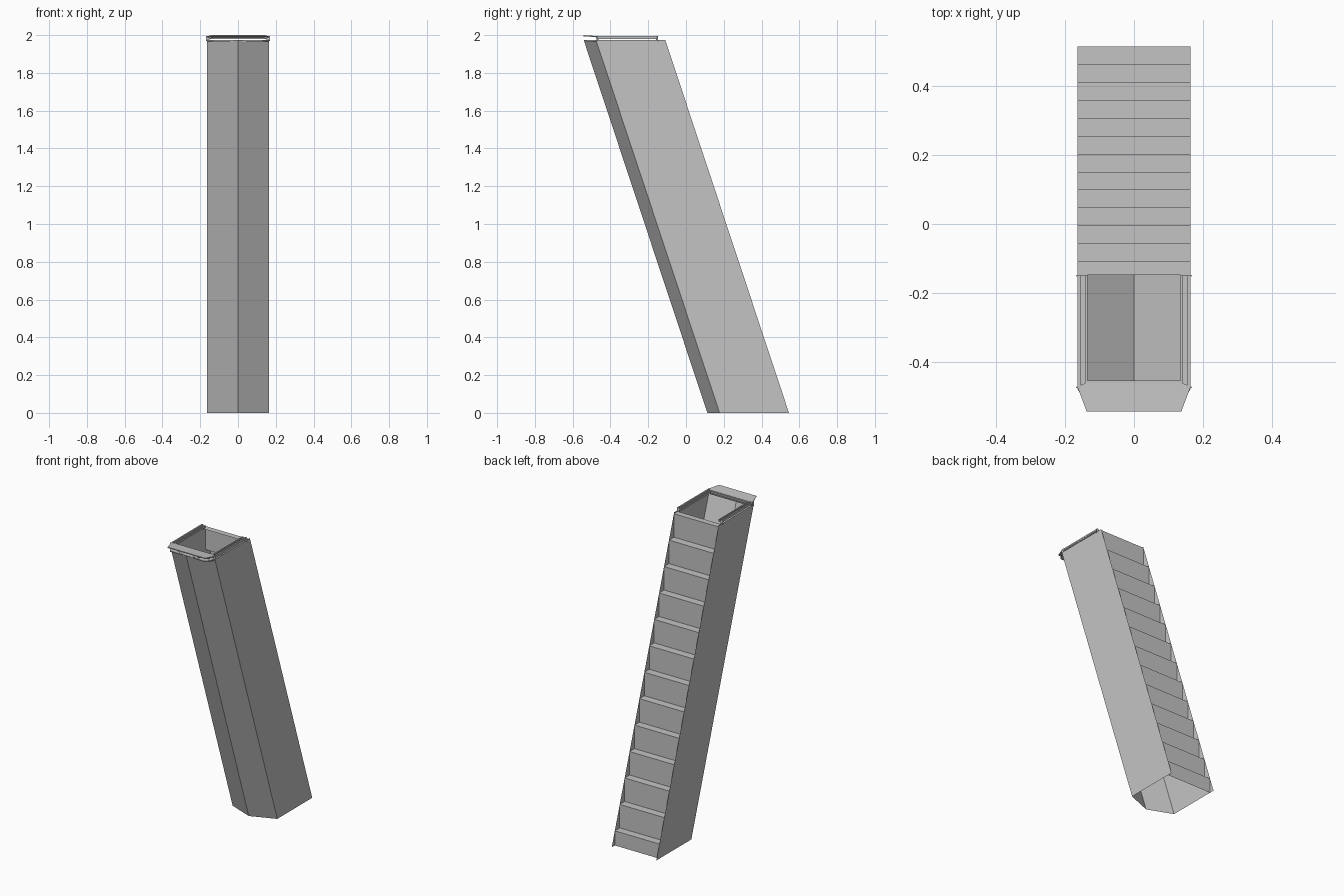
import bpy, bmesh

# Remove the default cube only
cube = bpy.data.objects.get("Cube")
if cube:
    bpy.data.objects.remove(cube, do_unlink=True)

GREY = (0.55, 0.55, 0.55, 1)
mat = bpy.data.materials.new("plain grey")
mat.use_nodes = True
mat.diffuse_color = GREY
mat.node_tree.nodes["Principled BSDF"].inputs["Base Color"].default_value = GREY

W = 0.164        # half width
TOP = 1.975      # height of the shaft
LEAN = -0.655    # forward shift from foot to top


def make(name, faces, recalc=False):
    """Build an object from a list of polygons given as corner points."""
    bm = bmesh.new()
    for points in faces:
        bm.faces.new([bm.verts.new(p) for p in points])
    bmesh.ops.remove_doubles(bm, verts=bm.verts, dist=0.0001)
    if recalc:
        bmesh.ops.recalc_face_normals(bm, faces=bm.faces)
    mesh = bpy.data.meshes.new(name)
    bm.to_mesh(mesh)
    bm.free()
    mesh.materials.append(mat)
    obj = bpy.data.objects.new(name, mesh)
    bpy.context.collection.objects.link(obj)
    return obj


def plate(name, outline, thick):
    """Prism from a planar outline, thickened upward."""
    low = [(x, y, z) for x, y, z in outline]
    high = [(x, y, z + thick) for x, y, z in outline]
    faces = [low[::-1], high]
    for i in range(len(low)):
        j = (i + 1) % len(low)
        faces.append([low[i], low[j], high[j], high[i]])
    return make(name, faces, True)


# Leaning shaft: two side walls and a ridged front, open at both ends
foot = [(-W, 0.545), (-W, 0.178), (0, 0.113), (W, 0.178), (W, 0.545)]
walls = []
for (x1, y1), (x2, y2) in zip(foot, foot[1:]):
    walls.append([(x1, y1, 0), (x2, y2, 0),
                  (x2, y2 + LEAN, TOP), (x1, y1 + LEAN, TOP)])
make("shaft_walls", walls)

# Stepped back: vertical risers and level treads between the walls
STEPS = 13
RUN, RISE = 0.0517, 0.1558
steps = []
y, z = 0.513, 0
for k in range(STEPS):
    z_next = 0.097 + RISE * k
    y_next = y - RUN if k < STEPS - 1 else -0.147
    steps.append([(W, y, z), (-W, y, z), (-W, y, z_next), (W, y, z_next)])
    steps.append([(W, y, z_next), (-W, y, z_next),
                  (-W, y_next, z_next), (W, y_next, z_next)])
    y, z = y_next, z_next
make("back_steps", steps)

# Rim rails with a shallow groove and flared ends
REAR, FRONT = -0.147, -0.475
for side, label in ((1, "left"), (-1, "right")):
    def strip(name, inner, outer, height, thick):
        plate(name, [(side * inner, REAR, height), (side * outer, REAR, height),
                     (side * outer, FRONT, height), (side * inner, FRONT, height)], thick)

    strip(label + "_rail_base", 0.137, 0.162, 1.98, 0.006)
    strip(label + "_rail_outer_lip", 0.155, 0.164, 1.986, 0.010)
    strip(label + "_rail_inner_lip", 0.135, 0.142, 1.986, 0.008)
    for end, y in (("rear", REAR), ("front", FRONT)):
        inward = -0.012 if end == "rear" else 0.012
        plate(f"{label}_{end}_flare",
              [(side * 0.15, y, 1.968), (side * 0.169, y, 1.968),
               (side * 0.16, y + inward, 1.968)], 0.027)

# Front lips: an upper and a lower tapered flap, and the inner sill
plate("upper_front_lip", [(-0.164, -0.47, 1.988), (-0.137, -0.542, 1.994),
                          (0.137, -0.542, 1.994), (0.164, -0.47, 1.988),
                          (0.14, -0.46, 1.988), (-0.14, -0.46, 1.988)], 0.006)
plate("lower_front_lip", [(-0.164, -0.477, 1.967), (-0.13, -0.53, 1.967),
                          (0.13, -0.53, 1.967), (0.164, -0.477, 1.967),
                          (0.14, -0.46, 1.967), (-0.14, -0.46, 1.967)], 0.006)
plate("front_sill", [(-0.14, -0.453, 1.98), (0.14, -0.453, 1.98),
                     (0.14, -0.465, 1.98), (-0.14, -0.465, 1.98)], 0.01)
